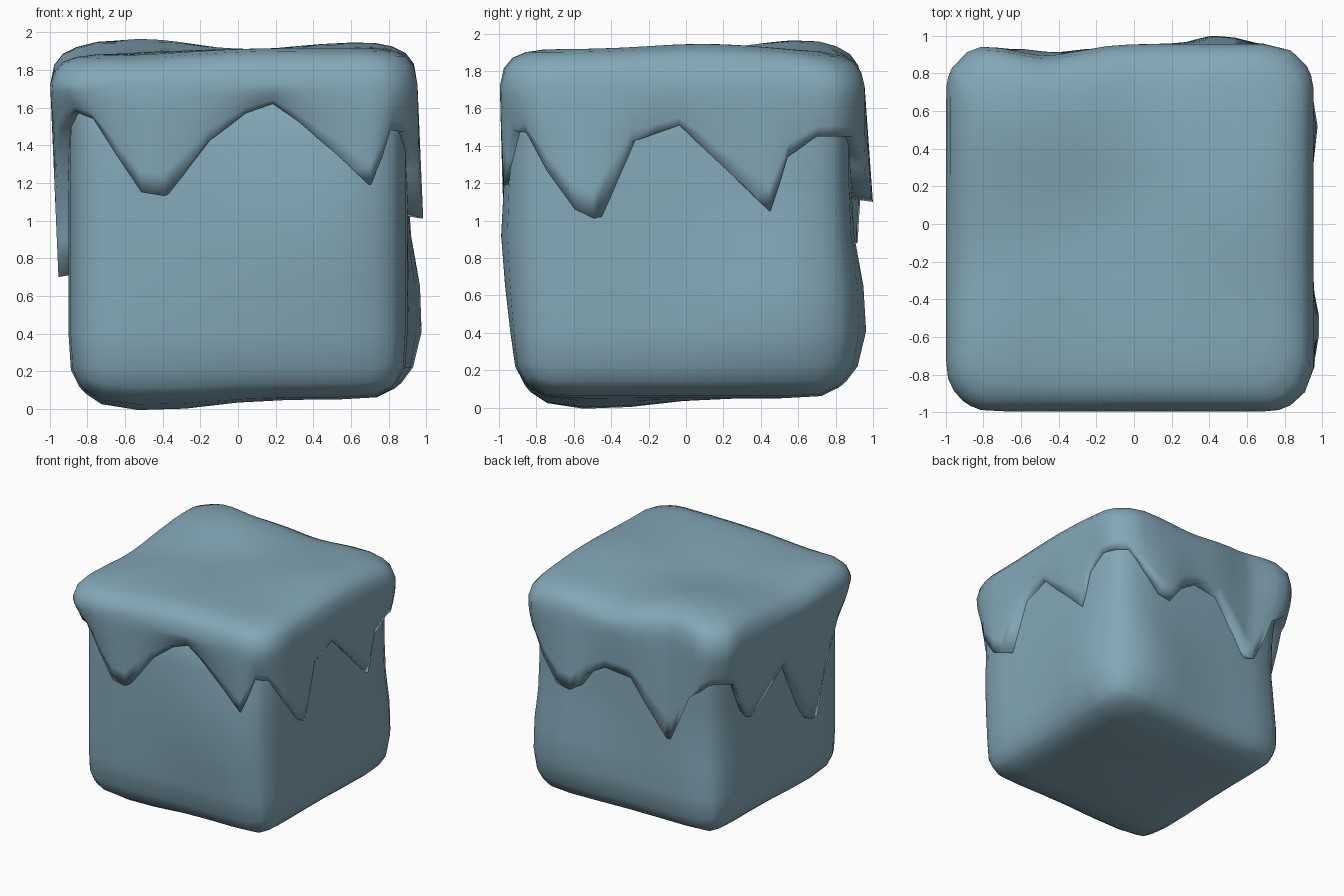
import bpy, bmesh, math
from mathutils import Vector

cube = bpy.data.objects.get("Cube")
if cube:
    bpy.data.objects.remove(cube, do_unlink=True)

ice = bpy.data.materials.new("frost blue")
ice.use_nodes = True
ice.diffuse_color = (0.23, 0.39, 0.48, 1)
ice.node_tree.nodes["Principled BSDF"].inputs["Base Color"].default_value = ice.diffuse_color


def finish(bm, name, sharp_angle):
    """Turn a bmesh into a smooth shaded object."""
    bmesh.ops.recalc_face_normals(bm, faces=bm.faces)
    mesh = bpy.data.meshes.new(name)
    bm.to_mesh(mesh)
    bm.free()
    mesh.materials.append(ice)
    obj = bpy.data.objects.new(name, mesh)
    bpy.context.collection.objects.link(obj)
    bpy.ops.object.select_all(action='DESELECT')
    obj.select_set(True)
    bpy.context.view_layer.objects.active = obj
    bpy.ops.object.shade_smooth_by_angle(angle=math.radians(sharp_angle))
    return obj


def rounded(point, size, radius):
    """Pull a point on a box of half-size `size` onto the box with rounded edges."""
    core = Vector([max(radius - s, min(s - radius, c)) for c, s in zip(point, size)])
    offset = point - core
    return core + offset.normalized() * radius if offset.length > 0 else core


def bump(point, centre, width):
    return math.exp(-(point - Vector(centre)).length_squared / width ** 2)


# Block body: a rounded cube with a few swellings
bm = bmesh.new()
bmesh.ops.create_cube(bm, size=2)
bmesh.ops.subdivide_edges(bm, edges=bm.edges, cuts=9, use_grid_fill=True)
half = Vector((0.9, 0.9, 0.87))
for v in bm.verts:
    # Crowd the grid lines towards the edges so that the rounding is smooth
    p = Vector([math.sin(c * math.pi / 2) * h for c, h in zip(v.co, half)])
    p = rounded(p, half, 0.25)
    p += Vector((0, -0.018, 0.92))
    pinch = 0.035 * bump(p, (-0.85, 0.85, 1), 0.45)
    swell = Vector((0.08 * bump(p, (0.9, 0.5, 0.5), 0.35) + pinch,
                    0.085 * bump(p, (0.5, 0.88, 0.48), 0.35) - pinch
                    - 0.075 * bump(p, (0.4, -0.9, 0.95), 0.5),
                    -0.06 * bump(p, (-0.45, -0.48, 0.05), 0.4)))
    v.co = p + swell
finish(bm, "ice_block", 60)

# Hem of the snow cap, in hundredths: (distance along the side, height)
front_hem = [(-92, 158), (-78, 154), (-51, 115), (-39, 113), (-15, 142), (6, 157),
             (21, 162), (34, 153), (55, 134), (70, 119), (86, 148)]
right_hem = [(-89, 147), (-58, 106), (-48, 101), (-28, 142), (-2, 151), (30, 120),
             (45, 105), (56, 134), (73, 145), (87, 145)]
back_hem = [(-86, 145), (-53, 112), (-40, 110), (-28, 126), (-12, 135), (12, 132),
            (40, 95), (46, 88), (50, 88), (68, 130), (88, 143)]
left_hem = [(-85, 143), (-74, 140), (-57, 107), (-49, 104), (-3, 133), (23, 84),
            (34, 70), (42, 70), (50, 108), (70, 142), (88, 155)]

# Walk round the four sides, collecting a unit outline and a hem height
outline = []
for i, hem in enumerate((front_hem, right_hem, back_hem, left_hem)):
    a = i * math.pi / 2
    out = Vector((math.sin(a), -math.cos(a), 0))
    along = Vector((math.cos(a), math.sin(a), 0))
    for (u0, z0), (u1, z1) in zip(hem, hem[1:] + hem[-1:]):
        for t in ((0, 0.5) if u1 != u0 else (0,)):
            u = (u0 + (u1 - u0) * t) / 96
            p = rounded(out + along * u, (1, 1, 1), 0.25)
            outline.append((p, (z0 + (z1 - z0) * t) / 100))


def top_height(p):
    """Height of the lumpy top, sagging along its edges."""
    return (1.915 + 0.05 * bump(p, (-0.5, 0.6, 0), 0.38)
            + 0.03 * bump(p, (0.65, 0.1, 0), 0.4)
            - 0.025 * bump(p, (-0.15, 0.05, 0), 0.35)
            - 0.04 * bump(p, (-0.6, -0.9, 0), 0.45)
            - 0.05 * bump(p, (-0.95, -0.15, 0), 0.4)
            - 0.045 * bump(p, (0.15, 0.95, 0), 0.35)
            - 0.03 * bump(p, (0.9, 0.9, 0), 0.3))


# Snow cap: rings from the tucked-in hem, up the drips and over the top
bm = bmesh.new()
rings = []


def add_ring(place):
    rings.append([bm.verts.new(place(p, z)) for p, z in outline])


def lean(p, z):
    """Sideways drift of the cap, with drips bulging or clinging in places."""
    fall = (1.72 - z) / 0.7
    shift = Vector((-0.022 + 0.03 * fall, -0.02 + 0.015 * fall, z))
    shift.x -= 0.06 * fall * bump(p, (1, 0.45, 0), 0.25)
    shift.y += 0.035 * fall * bump(p, (0.42, 1, 0), 0.25)
    shift.y -= 0.06 * bump(p, (-0.45, 1, 0), 0.25)
    return shift


def skirt(t):
    """Ring on the hanging part, t running from the hem to the shoulder."""
    def place(p, z):
        droop = max(0, min(1, (1.6 - z) / 0.5))
        hem_out = 0.925 + 0.05 * droop
        reach = hem_out + (0.975 - hem_out) * math.sin(t * math.pi / 2)
        return p * reach + lean(p, z + (1.72 - z) * t)
    return place


def crown(scale, drop):
    """Ring on the top, sunk below the top surface by `drop`."""
    def place(p, z):
        q = p * scale
        shift = lean(p, 1.72) * scale
        return Vector((q.x + shift.x, q.y + shift.y, top_height(q) - drop))
    return place


add_ring(lambda p, z: p * 0.84 + Vector((0, 0, z + 0.02)))
for t in (0, 0.2, 0.4, 0.6, 0.8, 1):
    add_ring(skirt(t))
for scale, drop in ((0.955, 0.1), (0.91, 0.045), (0.84, 0.015), (0.74, 0),
                    (0.6, 0), (0.45, 0), (0.3, 0), (0.15, 0)):
    add_ring(crown(scale, drop))

count = len(outline)
for low, high in zip(rings, rings[1:]):
    for i in range(count):
        j = (i + 1) % count
        bm.faces.new((low[i], low[j], high[j], high[i]))
bm.faces.new(rings[-1])
finish(bm, "snow_cap", 120)
